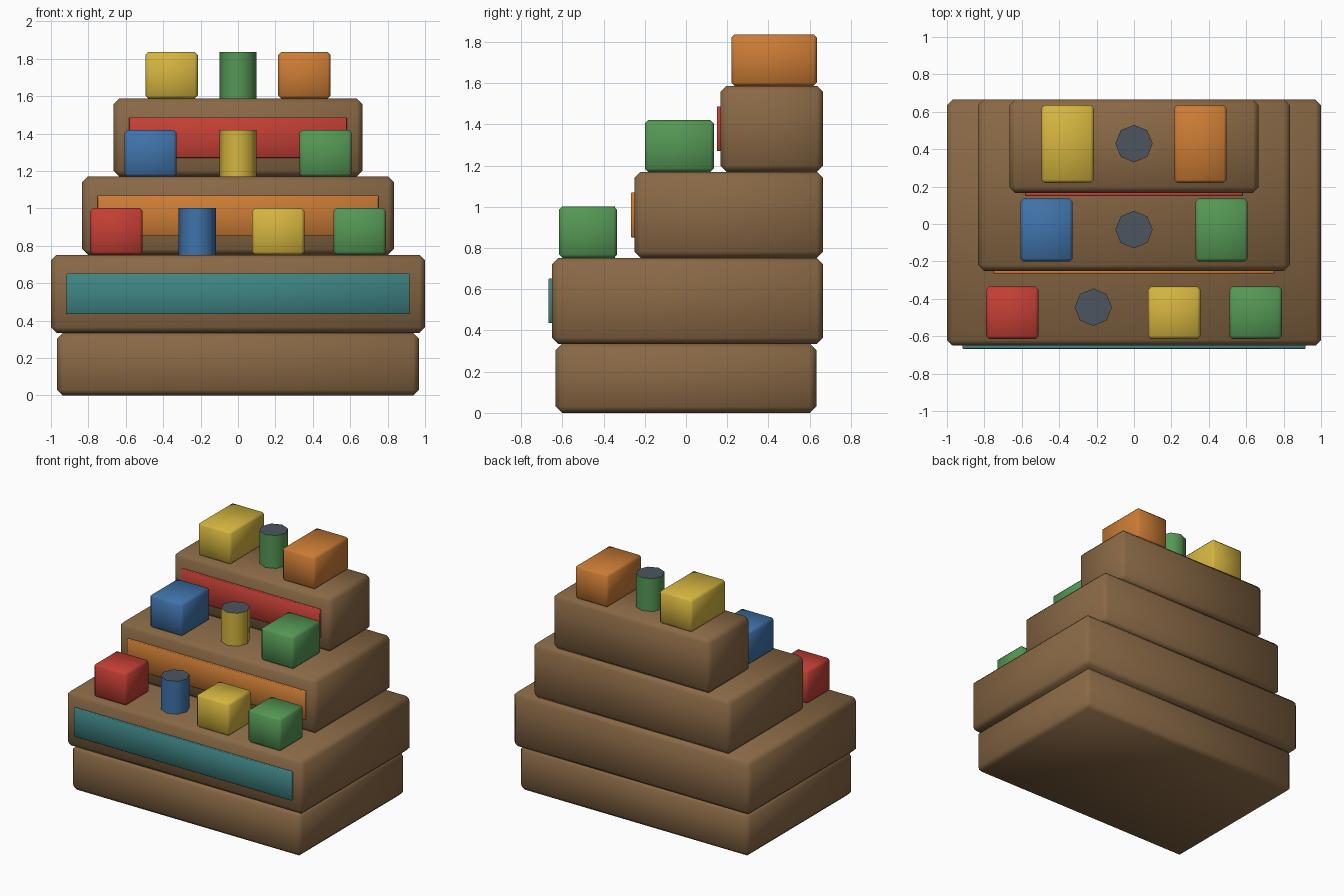
import bpy
import math

cube = bpy.data.objects.get("Cube")
if cube:
    bpy.data.objects.remove(cube, do_unlink=True)


def material(name, r, g, b):
    mat = bpy.data.materials.new(name)
    mat.use_nodes = True
    mat.diffuse_color = (r, g, b, 1)
    mat.node_tree.nodes["Principled BSDF"].inputs["Base Color"].default_value = (r, g, b, 1)
    return mat


BROWN = material("brown wood", 0.25, 0.14, 0.06)
RED = material("red", 0.55, 0.05, 0.035)
BLUE = material("blue", 0.05, 0.17, 0.4)
YELLOW = material("yellow", 0.66, 0.46, 0.05)
GREEN = material("green", 0.09, 0.31, 0.09)
ORANGE = material("orange", 0.6, 0.2, 0.035)
TEAL = material("teal", 0.05, 0.23, 0.23)
GREY = material("dark grey", 0.075, 0.09, 0.11)


def box(name, mat, x, y, z, bevel):
    """Bevelled box from (low, high) spans on each axis."""
    spans = (x, y, z)
    bpy.ops.mesh.primitive_cube_add(size=1, location=[(a + b) / 2 for a, b in spans])
    obj = bpy.context.object
    obj.name = name
    obj.scale = [b - a for a, b in spans]
    bpy.ops.object.transform_apply(location=False, rotation=False, scale=True)
    obj.data.materials.append(mat)
    mod = obj.modifiers.new("soft edges", "BEVEL")
    mod.width = bevel
    mod.segments = 1
    bpy.ops.object.modifier_apply(modifier=mod.name)
    bpy.ops.object.shade_smooth()


def can(name, mat, x, y, z):
    """Eight-sided can with grey lids."""
    bpy.ops.mesh.primitive_cylinder_add(vertices=8, radius=0.1, depth=0.25,
                                        location=(x, y, z + 0.125))
    obj = bpy.context.object
    obj.name = name
    obj.data.materials.append(mat)
    obj.data.materials.append(GREY)
    for face in obj.data.polygons:
        face.material_index = 1 if abs(face.normal.z) > 0.9 else 0
    bpy.ops.object.shade_smooth_by_angle(angle=math.radians(50))


# Stepped body
TIERS = [
    ("base", 0.967, (-0.632, 0.632), (0, 0.335)),
    ("lower_shelf", 1.0, (-0.65, 0.665), (0.335, 0.752)),
    ("middle_shelf", 0.833, (-0.25, 0.665), (0.752, 1.17)),
    ("upper_shelf", 0.665, (0.167, 0.665), (1.17, 1.587)),
]
for name, half, y, z in TIERS:
    box(name, BROWN, (-half, half), y, z, 0.03)

# Front panels, one on each shelf
for (name, half, y, z), mat in zip(TIERS[1:], (TEAL, ORANGE, RED)):
    w = half - 0.083
    box(name + "_panel", mat, (-w, w), (y[0] - 0.017, y[0] + 0.004),
        (z[0] + 0.1, z[0] + 0.317), 0.003)

# Goods on the shelves: boxes by centre x, then a can
ROWS = [
    ("lower", 0.752, (-0.615, -0.335), [(-0.65, RED), (0.215, YELLOW), (0.65, GREEN)], (-0.218, -0.445, BLUE)),
    ("middle", 1.17, (-0.2, 0.135), [(-0.468, BLUE), (0.468, GREEN)], (0, -0.03, YELLOW)),
    ("upper", 1.587, (0.22, 0.635), [(-0.355, YELLOW), (0.355, ORANGE)], (0, 0.43, GREEN)),
]
for row, z, y, boxes, (cx, cy, cmat) in ROWS:
    for x, mat in boxes:
        box(f"{row}_{mat.name}_box", mat, (x - 0.14, x + 0.14), y, (z, z + 0.25), 0.016)
    can(f"{row}_can", cmat, cx, cy, z)
